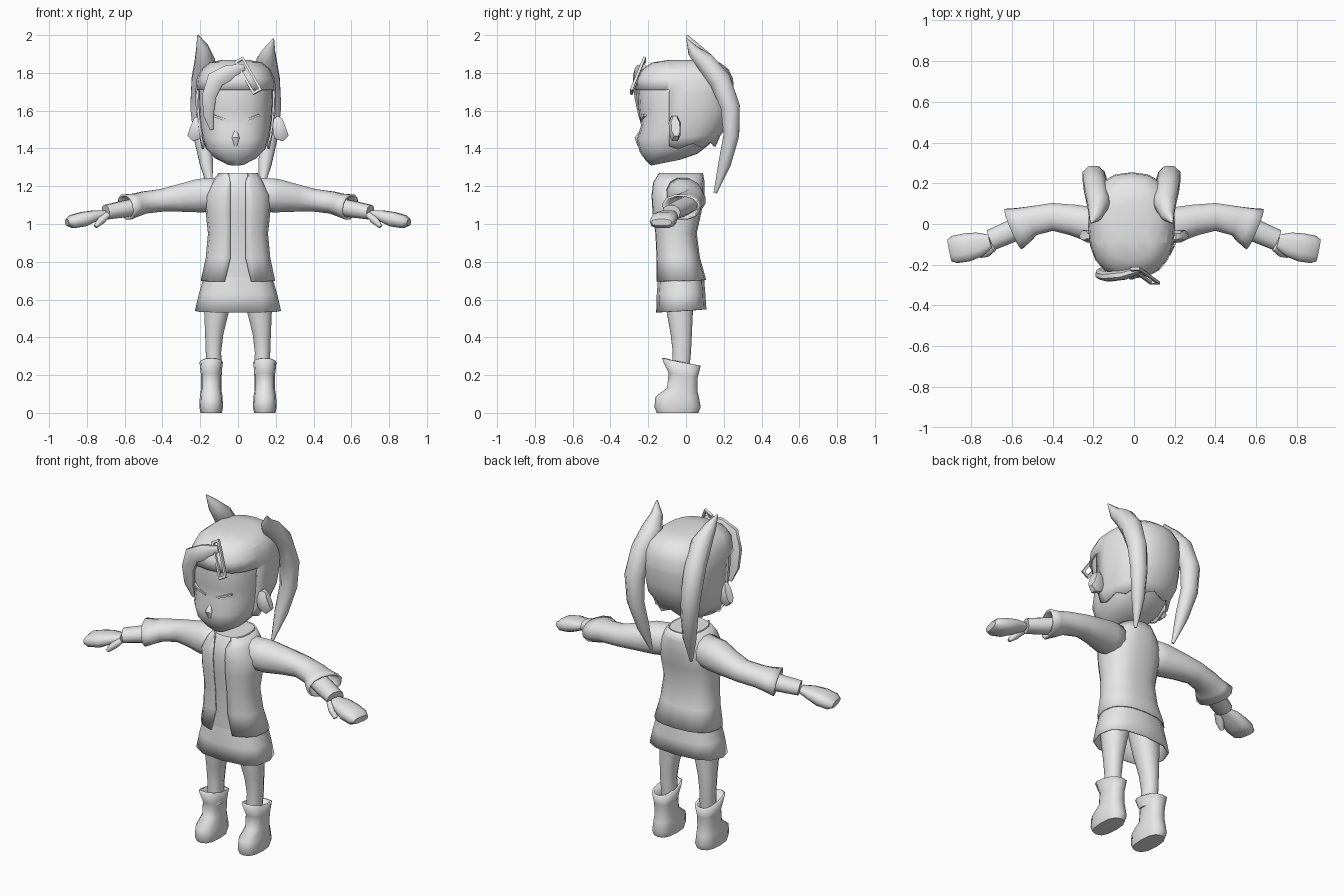
import bpy, bmesh, math
from mathutils import Vector

if "Cube" in bpy.data.objects:
    bpy.data.objects.remove(bpy.data.objects["Cube"])

GREY = bpy.data.materials.new("plain_grey")
GREY.diffuse_color = (0.8, 0.8, 0.8, 1)
GREY.use_nodes = True
GREY.node_tree.nodes["Principled BSDF"].inputs["Base Color"].default_value = GREY.diffuse_color
HX = -0.012  # head centre line


def finish(name, bm, mirror=False, thick=0):
    bmesh.ops.recalc_face_normals(bm, faces=bm.faces)
    mesh = bpy.data.meshes.new(name)
    bm.to_mesh(mesh)
    bm.free()
    mesh.materials.append(GREY)
    ob = bpy.data.objects.new(name, mesh)
    bpy.context.collection.objects.link(ob)
    if thick:
        m = ob.modifiers.new("thickness", 'SOLIDIFY')
        m.thickness, m.offset = thick, -1
    if mirror:
        ob.modifiers.new("mirror", 'MIRROR')
    return ob


def loft(rings, start=True, end=True):
    """Skin a list of point rings; optionally close the ends."""
    bm = bmesh.new()
    vs = [[bm.verts.new(p) for p in r] for r in rings]
    n = len(vs[0])
    for a, b in zip(vs, vs[1:]):
        for i in range(n):
            j = (i + 1) % n
            bm.faces.new((a[i], a[j], b[j], b[i]))
    if start:
        bm.faces.new(vs[0])
    if end:
        bm.faces.new(vs[-1])
    return bm


def se(a, power):
    """Rounded-square unit circle."""
    c, s = math.cos(a), math.sin(a)
    return (math.copysign(abs(c) ** (2 / power), c),
            math.copysign(abs(s) ** (2 / power), s))


def stack(rows, n=16, power=2.4, cx=0, grow=0):
    """Level rings from rows of (z, front y, back y, half width, tilt)."""
    rings = []
    for z, f, b, w, tilt in rows:
        ring = []
        for i in range(n):
            c, s = se(2 * math.pi * i / n, power)
            dy = s * ((b - f) / 2 + grow)
            ring.append((cx + c * (w + grow), (f + b) / 2 + dy, z + tilt * dy))
        rings.append(ring)
    return rings


def tube(rows, ref, n=10, power=2.2):
    """Rings along a path of (x, y, z, radius along ref, other radius)."""
    pts = [Vector(r[:3]) for r in rows]
    rings = []
    for k, r in enumerate(rows):
        t = (pts[min(k + 1, len(pts) - 1)] - pts[max(k - 1, 0)]).normalized()
        u = Vector(ref)
        u = (u - t * u.dot(t)).normalized()
        v = t.cross(u)
        ring = []
        for i in range(n):
            c, s = se(2 * math.pi * (i + 0.5) / n, power)
            ring.append(pts[k] + u * c * r[3] + v * s * r[4])
        rings.append(ring)
    return rings


def cut(bm, co, no):
    bmesh.ops.bisect_plane(bm, geom=bm.verts[:] + bm.edges[:] + bm.faces[:],
                           plane_co=co, plane_no=no)


def drop(bm, rule):
    gone = [f for f in bm.faces if rule(f.calc_center_median())]
    bmesh.ops.delete(bm, geom=gone, context='FACES')


# head
skull = [(1.46, -.262, .17, .178, .05), (1.52, -.238, .21, .19, 0),
         (1.60, -.250, .23, .197, 0), (1.70, -.256, .24, .2, 0),
         (1.77, -.250, .235, .192, 0), (1.82, -.220, .21, .168, 0),
         (1.855, -.165, .165, .125, 0), (1.868, -.08, .09, .06, 0)]
jaw = [(1.325, -.185, -.03, .055, .2), (1.355, -.215, .06, .115, .12),
       (1.40, -.245, .12, .158, .1)]
finish("head", loft(stack(jaw + skull, 20, 2.4, HX)))

# nose
finish("nose", loft(tube([(HX, -.235, 1.50, .006, .006), (HX, -.257, 1.455, .022, .016),
                          (HX, -.25, 1.415, .008, .008)], (1, 0, 0), 8)))

# hair cap with an opening for the face
hem = [(1.395, -.235, .15, .165, 0)]
bm = loft(stack(hem + skull, 20, 2.4, HX, .014), start=False)
for i, v in enumerate(v for v in list(bm.verts) if v.co.z < 1.40):
    v.co.z += .03 * (i % 2) + .12 * max(0, v.co.y - .05)
cut(bm, (0, -.09, 0), (0, 1, 0))
cut(bm, (0, 0, 1.71), (0, 0, 1))
drop(bm, lambda c: c.y < -.09 and c.z < 1.71)
finish("hair_cap", bm, thick=.011)

# swept fringe
finish("fringe_lock", loft(tube([(.03, -.225, 1.83, .015, .02), (-.05, -.25, 1.80, .025, .045),
                                 (-.12, -.258, 1.765, .025, .05), (-.152, -.25, 1.68, .025, .04),
                                 (-.157, -.235, 1.58, .02, .03), (-.14, -.22, 1.50, .007, .01)],
                                (0, 1, 0), 8)))

# side tails, ears, eyes
for s, side in ((-1, "left"), (1, "right")):
    top = 0 if s < 0 else -.02
    tail = [(.20, .005, 2.0 + top, .004, .004), (.178, .04, 1.935 + top, .034, .035),
            (.163, .10, 1.86, .058, .055), (.178, .18, 1.76, .06, .062),
            (.187, .235, 1.62, .058, .055), (.178, .24, 1.47, .05, .045),
            (.155, .205, 1.32, .038, .036), (.132, .155, 1.165, .008, .01)]
    finish(side + "_tail", loft(tube([(HX + s * x, *r) for x, *r in tail], (1, 0, 0), 8, 2)))
    ear = [(.185, -.06, 1.50, .05, .025), (.222, -.06, 1.505, .072, .033),
           (.247, -.055, 1.515, .055, .024)]
    finish(side + "_ear", loft(tube([(s * x, *r) for x, *r in ear], (0, 0, 1), 8, 2.6)))
    eye = [(.035, -.232, 1.542, .007, .012), (.08, -.233, 1.56, .008, .012),
           (.125, -.217, 1.577, .007, .012)]
    finish(side + "_eye_line", loft(tube([(HX + s * x, *r) for x, *r in eye], (0, 0, 1), 4)))

# mouth line
finish("mouth", loft(tube([(HX + x, -.216 + abs(x) * .12, 1.362, .003, .004)
                           for x in (-.045, 0, .045)], (0, 0, 1), 4)))

# hair clip: open rectangular frame
a, b = Vector((.005, -.212, 1.87)), Vector((.105, -.284, 1.695))
t = (b - a).normalized()
across = Vector((1, 0, .5)).normalized()
across = (across - t * across.dot(t)).normalized()
normal = t.cross(across)
bm = bmesh.new()
outer, inner = [], []
for p, q, sx in ((a, 1, -1), (a, 1, 1), (b, -1, 1), (b, -1, -1)):
    outer.append(bm.verts.new(p + across * sx * .027))
    inner.append(bm.verts.new(p + t * q * .014 + across * sx * .014))
for i in range(4):
    j = (i + 1) % 4
    bm.faces.new((outer[i], outer[j], inner[j], inner[i]))
geo = bmesh.ops.extrude_face_region(bm, geom=bm.faces[:])["geom"]
bmesh.ops.translate(bm, vec=normal * .014,
                    verts=[g for g in geo if isinstance(g, bmesh.types.BMVert)])
finish("hair_clip", bm)

# dress body and flared skirt
body = [(.72, -.148, .095, .18, 0), (.82, -.15, .065, .162, 0),
        (.95, -.157, .048, .15, 0), (1.06, -.172, .072, .162, 0),
        (1.15, -.178, .088, .165, 0), (1.22, -.17, .09, .13, 0),
        (1.27, -.14, .08, .095, 0)]
finish("dress_body", loft(stack(body, 16, 2.5), start=False))
finish("skirt", loft(stack([(.54, -.158, .108, .228, .06), (.63, -.155, .102, .207, .03),
                            (.73, -.147, .094, .178, 0)], 12, 2.6), start=False), thick=.008)

# open coat
bm = loft(stack([(.70, -.15, .098, .188, .03)] + body[1:], 16, 2.5, 0, .009),
          start=False, end=False)
for x in (-.04, .04):
    cut(bm, (x, 0, 0), (1, 0, 0))
drop(bm, lambda c: c.y < 0 and abs(c.x) < .039)
for v in bm.verts:
    if v.co.y < 0 and abs(abs(v.co.x) - .04) < .001:
        v.co.x *= 1.75 if v.co.z < .75 else 1.4 if v.co.z > 1.25 else 1
finish("coat", bm, thick=.008)

# arms
sleeve = [(.06, -.03, 1.165, .085, .09), (.20, -.005, 1.15, .092, .09),
          (.30, .02, 1.138, .076, .078), (.40, .035, 1.126, .062, .07),
          (.50, .015, 1.113, .06, .075), (.545, -.005, 1.10, .062, .092),
          (.592, -.025, 1.09, .07, .11)]
finish("sleeve", loft(tube(sleeve, (0, 0, 1), 12), start=False, end=False), True, .012)
finish("forearm", loft(tube([(.48, .015, 1.105, .045, .05), (.60, -.035, 1.08, .046, .055),
                             (.70, -.078, 1.062, .04, .052)], (0, 0, 1))), True)
finish("hand", loft(tube([(.705, -.085, 1.055, .018, .034), (.76, -.10, 1.043, .03, .06),
                          (.82, -.115, 1.025, .04, .07), (.88, -.125, 1.012, .036, .068),
                          (.905, -.13, 1.008, .018, .055)], (0, 0, 1), 10, 2.8)), True)
finish("thumb", loft(tube([(.69, -.115, 1.05, .016, .02), (.725, -.14, 1.02, .021, .024),
                           (.755, -.155, .985, .01, .012)], (0, 0, 1), 8)), True)

# legs
finish("leg", loft(tube([(.125, -.03, .2, .042, .046), (.13, -.022, .32, .042, .05),
                         (.126, -.025, .42, .05, .058), (.114, -.033, .54, .068, .072),
                         (.095, -.035, .70, .09, .085)], (1, 0, 0), 12)), True)

# boots
boot = [(0, -.155, .065, .056, 0), (.03, -.167, .078, .063, 0),
        (.085, -.162, .068, .06, 0), (.125, -.10, .06, .054, -.1),
        (.20, -.092, .062, .054, -.15), (.268, -.128, .078, .062, -.18)]
finish("boot", loft(stack(boot, 12, 2.5, .142), end=False), True, .012)

bpy.ops.object.select_all(action='SELECT')
bpy.context.view_layer.objects.active = bpy.data.objects["head"]
bpy.ops.object.shade_smooth_by_angle(angle=math.radians(50))
